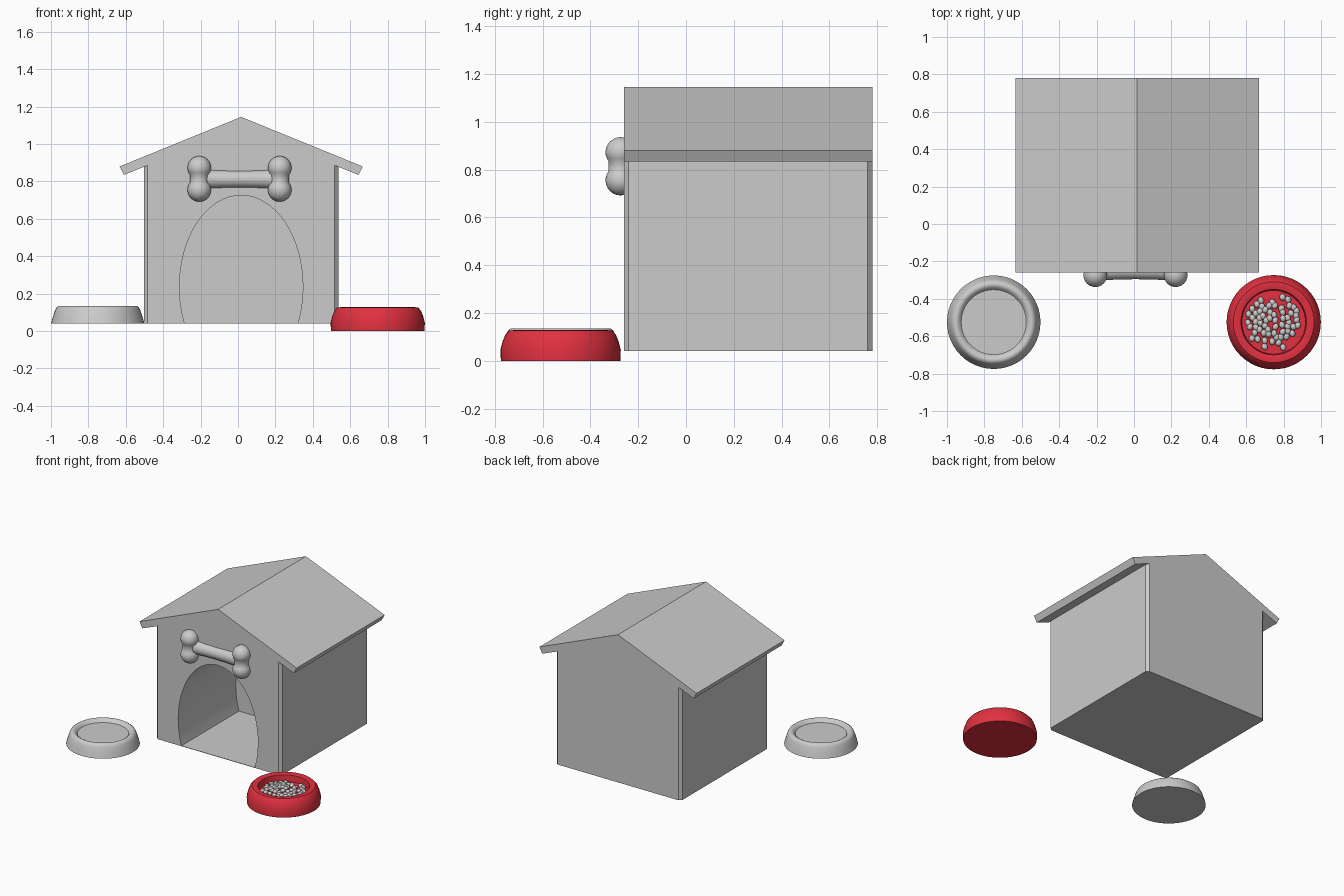
import bpy, bmesh, math, random
from mathutils import Matrix

if "Cube" in bpy.data.objects:
    bpy.data.objects.remove(bpy.data.objects["Cube"])

random.seed(4)
CX = 0.017          # house centre line
FRONT, BACK = -0.26, 0.78


def finish(name, bm, smooth=None):
    bmesh.ops.recalc_face_normals(bm, faces=bm.faces)
    me = bpy.data.meshes.new(name)
    bm.to_mesh(me)
    bm.free()
    ob = bpy.data.objects.new(name, me)
    bpy.context.collection.objects.link(ob)
    if smooth:
        shade(ob, smooth)
    return ob


def shade(ob, angle):
    bpy.ops.object.select_all(action='DESELECT')
    ob.select_set(True)
    bpy.context.view_layer.objects.active = ob
    bpy.ops.object.shade_smooth_by_angle(angle=math.radians(angle))


def prism(name, points, offset):
    """Extrude a closed 3D outline along an offset."""
    bm = bmesh.new()
    face = bm.faces.new([bm.verts.new(p) for p in points])
    ext = bmesh.ops.extrude_face_region(bm, geom=[face], use_keep_orig=True)
    bmesh.ops.translate(bm, vec=offset,
                        verts=[v for v in ext['geom'] if isinstance(v, bmesh.types.BMVert)])
    return finish(name, bm)


def lathe(name, profile, centre, steps=48, angle=40, axis='Z'):
    """Spin a (radius, height) profile that starts and ends on the axis."""
    bm = bmesh.new()
    verts = [bm.verts.new((r, 0, h)) for r, h in profile]
    edges = [bm.edges.new(pair) for pair in zip(verts, verts[1:])]
    bmesh.ops.spin(bm, geom=verts + edges, cent=(0, 0, 0), axis=(0, 0, 1),
                   angle=math.tau, steps=steps, use_duplicate=False)
    bmesh.ops.remove_doubles(bm, verts=bm.verts, dist=1e-5)
    if axis == 'X':
        bmesh.ops.rotate(bm, verts=bm.verts, matrix=Matrix.Rotation(math.pi / 2, 3, 'Y'))
    bmesh.ops.translate(bm, verts=bm.verts, vec=centre)
    return finish(name, bm, angle)


# House walls with chamfered vertical corners
w, c = 0.52, 0.02
half = [(w - c, FRONT), (w, FRONT + c), (w, BACK - c), (w - c, BACK)]
plan = half + [(-x, y) for x, y in reversed(half)]
walls = prism("house_walls", [(CX + x, y, 0.04) for x, y in plan], (0, 0, 0.852))

# Doorway: elliptical arch with a flat floor, cut into the walls
a, b, zc, floor = 0.33, 0.49, 0.236, 0.043
t0 = math.asin((floor - zc) / b)
n = 40
arch = []
for i in range(n + 1):
    t = t0 + (math.pi - 2 * t0) * i / n
    arch.append((CX + a * math.cos(t), FRONT - 0.1, zc + b * math.sin(t)))
cutter = prism("doorway_cutter", arch, (0, 0.78, 0))
cutter.hide_render = True
mod = walls.modifiers.new("doorway", 'BOOLEAN')
mod.operation = 'DIFFERENCE'
mod.solver = 'EXACT'
mod.object = cutter
bpy.context.view_layer.objects.active = walls
bpy.ops.object.modifier_apply(modifier=mod.name)
bpy.data.objects.remove(cutter)
shade(walls, 20)

# Gable and overhanging roof
side = [(0.65, 0.88), (0.627, 0.835), (0.485, 0.892)]
outline = [(0, 1.145)] + side + [(-x, z) for x, z in reversed(side)]
prism("roof", [(CX + x, FRONT, z) for x, z in outline], (0, BACK - FRONT, 0))

# Bone sign above the doorway
knob = [(0, 0.692)]
for zk, rk, t1, t2 in ((0.755, 0.063, -75, 38), (0.873, 0.063, -38, 75)):
    for i in range(9):
        t = math.radians(t1 + (t2 - t1) * i / 8)
        knob.append((rk * math.cos(t), zk + rk * math.sin(t)))
knob.append((0, 0.936))
for label, x in (("left", -0.207), ("right", 0.223)):
    lathe(f"bone_knob_{label}", knob, (x, -0.274, 0), 32, 80)
shaft = [(0, -0.2), (0.052, -0.2), (0.047, -0.1), (0.045, 0), (0.047, 0.1), (0.052, 0.2), (0, 0.2)]
lathe("bone_shaft", shaft, (0.008, -0.25, 0.812), 32, 60, 'X')

# Empty bowl
lathe("empty_bowl", [(0, 0.04), (0.25, 0.04), (0.24, 0.075), (0.228, 0.112), (0.22, 0.127),
                     (0.209, 0.135), (0.197, 0.135), (0.186, 0.129), (0.174, 0.113),
                     (0, 0.113)], (-0.75, -0.525, 0))

# Red food bowl
red = bpy.data.materials.new("red")
red.diffuse_color = (0.75, 0.03, 0.05, 1)
red.use_nodes = True
red.node_tree.nodes["Principled BSDF"].inputs["Base Color"].default_value = red.diffuse_color
bowl = lathe("food_bowl", [(0, 0), (0.25, 0), (0.252, 0.045), (0.243, 0.08), (0.231, 0.11),
                           (0.216, 0.126), (0.196, 0.128), (0.175, 0.122), (0.17, 0.075),
                           (0, 0.075)], (0.747, -0.525, 0))
bowl.data.materials.append(red)

# Kibble heaped in the food bowl
bm = bmesh.new()
spots = []
while len(spots) < 62:
    x, y = random.uniform(-0.14, 0.14), random.gauss(0.01, 0.06)
    if math.hypot(x, y) < 0.145 and all(math.hypot(x - p, y - q) > 0.021 for p, q in spots):
        spots.append((x, y))
for x, y in spots:
    z = 0.086 + 0.016 * max(0, 1 - math.hypot(x, y) / 0.14)
    m = (Matrix.Translation((0.747 + x, -0.525 + y, z))
         @ Matrix.Rotation(random.uniform(-0.5, 0.5), 4, 'Z')
         @ Matrix.Diagonal((0.016, 0.019, 0.013, 1)))
    bmesh.ops.create_uvsphere(bm, u_segments=12, v_segments=8, radius=1, matrix=m)
finish("kibble", bm, 60)
